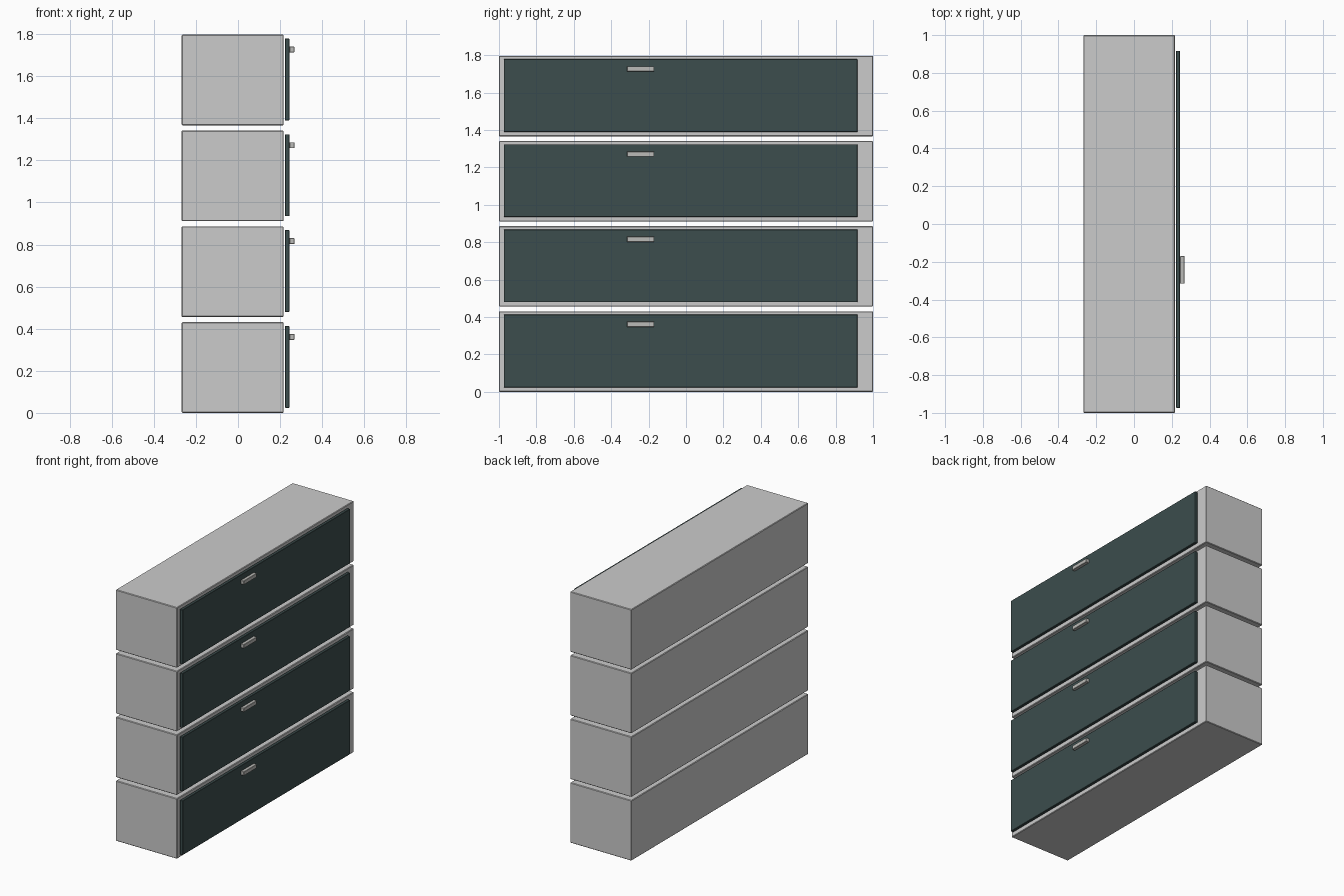
import bpy

if "Cube" in bpy.data.objects:
    bpy.data.objects.remove(bpy.data.objects["Cube"])


def material(name, color):
    m = bpy.data.materials.new(name)
    m.diffuse_color = color
    m.use_nodes = True
    m.node_tree.nodes["Principled BSDF"].inputs["Base Color"].default_value = m.diffuse_color
    return m


def box(name, lo, hi, bevel=0.0, mat=None):
    """Box between two corners with an optional small chamfer."""
    bpy.ops.mesh.primitive_cube_add(
        size=1, location=[(a + b) / 2 for a, b in zip(lo, hi)])
    ob = bpy.context.object
    ob.name = name
    ob.scale = [b - a for a, b in zip(lo, hi)]
    bpy.ops.object.transform_apply(location=False, rotation=False, scale=True)
    if bevel:
        mod = ob.modifiers.new("edge_chamfer", 'BEVEL')
        mod.width = bevel
        mod.segments = 1
    if mat:
        ob.data.materials.append(mat)
    return ob


dark = material("dark_teal", (0.045, 0.075, 0.075, 1))
light = material("light_metal", (0.5, 0.5, 0.48, 1))

PITCH = 0.4553
for i in range(4):
    z = i * PITCH
    n = i + 1
    # drawer casing
    box(f"drawer_case_{n}", (-0.268, -1.0, z), (0.217, 1.0, z + 0.431), 0.004)
    # front panel, set just clear of the casing
    box(f"drawer_front_{n}", (0.223, -0.974, z + 0.024),
        (0.244, 0.917, z + 0.413), 0.002, dark)
    # pull handle
    box(f"handle_{n}", (0.244, -0.316, z + 0.347),
        (0.268, -0.170, z + 0.375), 0.002, light)
